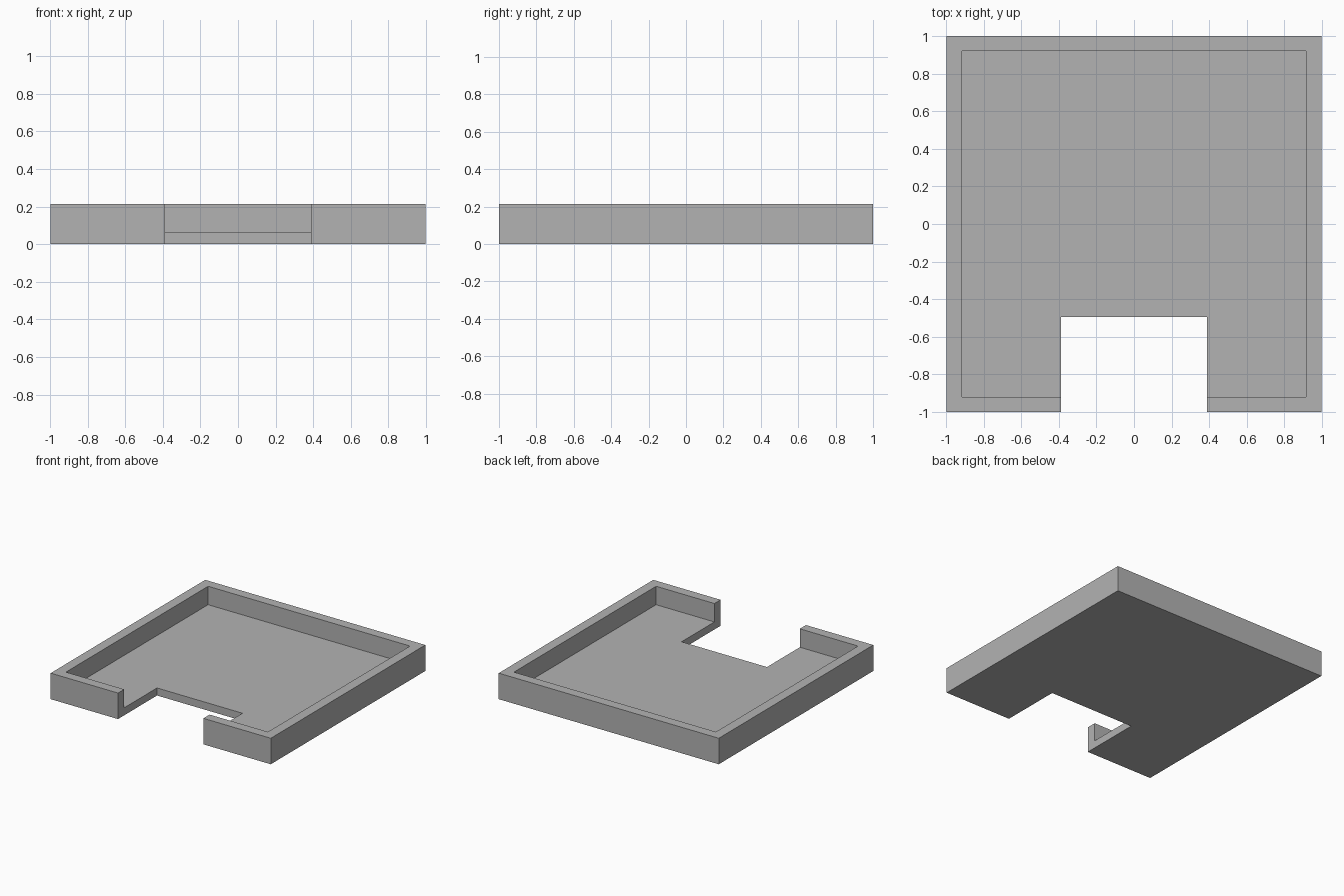
import bpy

cube = bpy.data.objects.get("Cube")
if cube:
    bpy.data.objects.remove(cube, do_unlink=True)

HALF_X, HALF_Y, HEIGHT = 0.997, 1.0, 0.213
INNER_X, INNER_Y, FLOOR = 0.915, 0.92, 0.062
NOTCH_X, NOTCH_Y = 0.387, -0.495

grey = bpy.data.materials.new("plain grey")
grey.use_nodes = True
colour = (0.45, 0.45, 0.45, 1)
grey.diffuse_color = colour
grey.node_tree.nodes["Principled BSDF"].inputs["Base Color"].default_value = colour


def box(name, low, high):
    """Box between two opposite corners."""
    size = [b - a for a, b in zip(low, high)]
    middle = [(a + b) / 2 for a, b in zip(low, high)]
    bpy.ops.mesh.primitive_cube_add(size=1, location=middle)
    obj = bpy.context.object
    obj.name = name
    obj.scale = size
    bpy.ops.object.transform_apply(location=True, rotation=False, scale=True)
    obj.data.materials.append(grey)
    return obj


def cut(target, cutter):
    """Subtract the cutter, then remove it."""
    cutter.hide_render = True
    mod = target.modifiers.new(cutter.name, "BOOLEAN")
    mod.operation = "DIFFERENCE"
    mod.solver = "EXACT"
    mod.object = cutter
    bpy.context.view_layer.objects.active = target
    bpy.ops.object.modifier_apply(modifier=mod.name)
    bpy.data.objects.remove(cutter, do_unlink=True)


# Solid slab, hollowed into a shallow tray
tray = box("tray", (-HALF_X, -HALF_Y, 0), (HALF_X, HALF_Y, HEIGHT))
cut(tray, box("cavity", (-INNER_X, -INNER_Y, FLOOR), (INNER_X, INNER_Y, 1)))

# Rectangular opening through the front rim and floor
cut(tray, box("front_notch", (-NOTCH_X, -2, -1), (NOTCH_X, NOTCH_Y, 1)))
